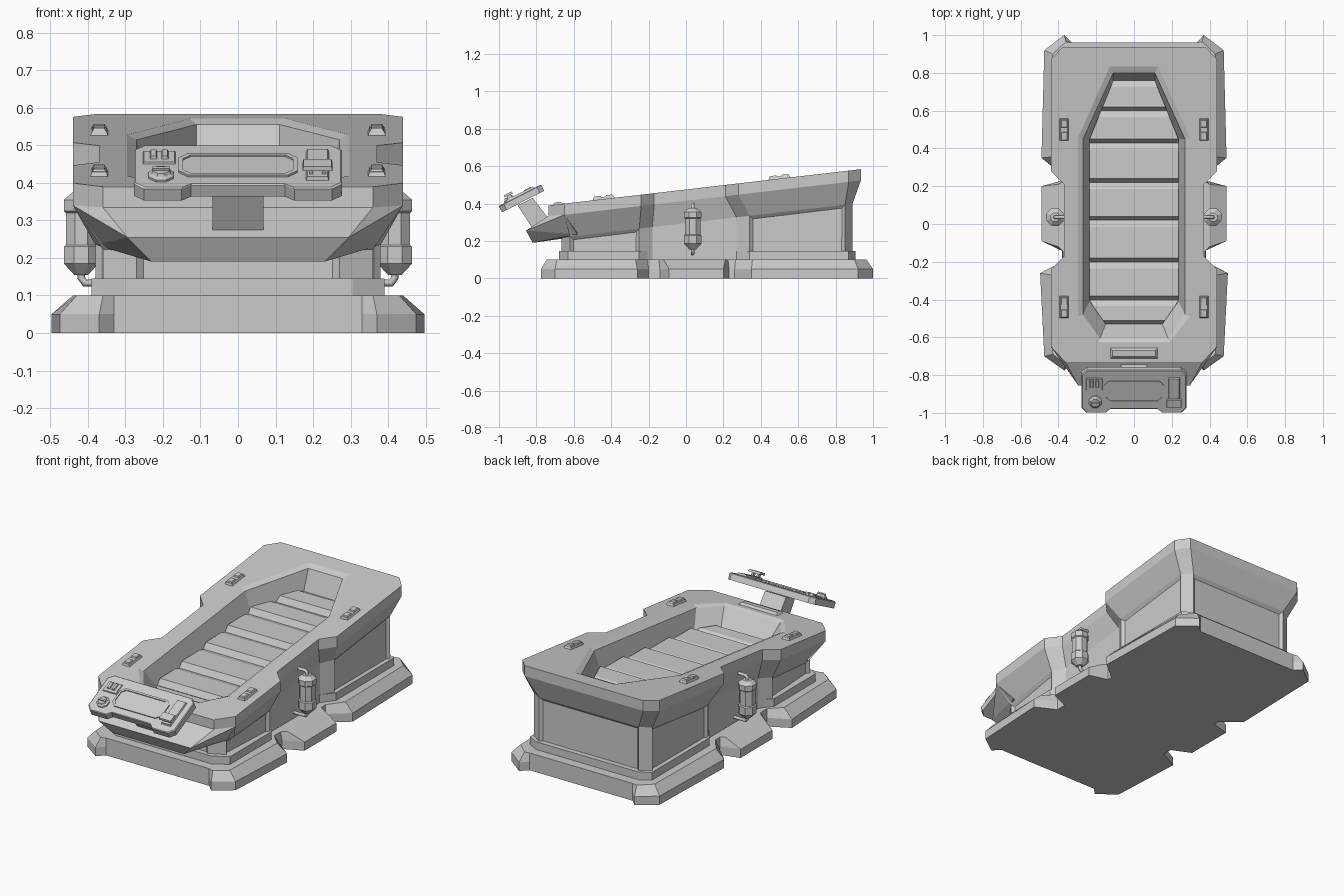
import bpy, bmesh
from math import radians, pi
from mathutils import Matrix, Vector

cube = bpy.data.objects.get("Cube")
if cube:
    bpy.data.objects.remove(cube, do_unlink=True)

grey = bpy.data.materials.new("plain grey")
grey.use_nodes = True
COLOR = (0.6, 0.6, 0.6, 1)
grey.diffuse_color = COLOR
grey.node_tree.nodes["Principled BSDF"].inputs["Base Color"].default_value = COLOR


def deck(y, drop=0.0):
    """Height of the sloping deck plane at y."""
    return 0.475 + 0.116 * y - drop


def finish(name, bm, matrix=None):
    bmesh.ops.recalc_face_normals(bm, faces=bm.faces)
    mesh = bpy.data.meshes.new(name)
    bm.to_mesh(mesh)
    bm.free()
    if matrix:
        mesh.transform(matrix)
    mesh.materials.append(grey)
    obj = bpy.data.objects.new(name, mesh)
    bpy.context.collection.objects.link(obj)
    return obj


def both(half):
    """Full outline from its +x half."""
    return half + [(-x, y) for x, y in reversed(half)]


def loft_bm(rings):
    """Rings are lists of (x, y, z) with equal counts; ends are capped."""
    bm = bmesh.new()
    loops = [[bm.verts.new(p) for p in ring] for ring in rings]
    n = len(loops[0])
    for a, b in zip(loops, loops[1:]):
        for i in range(n):
            j = (i + 1) % n
            bm.faces.new((a[i], a[j], b[j], b[i]))
    bm.faces.new(loops[0])
    bm.faces.new(loops[-1])
    bmesh.ops.recalc_face_normals(bm, faces=bm.faces)
    return bm


def flat(outline, z):
    return [(x, y, z) for x, y in outline]


def sloped(outline, drop):
    return [(x, y, deck(y, drop)) for x, y in outline]


def hull(name, points, matrix=None):
    bm = bmesh.new()
    for p in points:
        bm.verts.new(p)
    bmesh.ops.convex_hull(bm, input=bm.verts)
    bmesh.ops.dissolve_limit(bm, angle_limit=0.02, verts=bm.verts, edges=bm.edges)
    return finish(name, bm, matrix)


def block(name, x, y, z, sx, sy, sz, matrix=None, taper=0.0):
    """Box standing on z, its top drawn in by taper."""
    pts = [(x + i * (sx / 2 - t), y + j * (sy / 2 - t), z + h)
           for h, t in ((0, 0), (sz, taper)) for i in (-1, 1) for j in (-1, 1)]
    return hull(name, pts, matrix)


def prism(name, profile, sides, matrix):
    """Many-sided turned part from (radius, z) steps."""
    turn = [Matrix.Rotation(2 * pi * (i + 0.5) / sides, 3, 'Z') for i in range(sides)]
    return finish(name, loft_bm([[m @ Vector((r, 0, z)) for m in turn] for r, z in profile]), matrix)


# Base plinth with notched sides and corner feet
base_low = both([(.33, -.735), (.37, -.775), (.475, -.70), (.497, -.26), (.38, -.20), (.38, -.14), (.49, -.09),
                 (.49, .20), (.38, .23), (.38, .26), (.49, .35), (.475, .92), (.37, 1.0), (.33, .96)])
base_top = both([(.33, -.735), (.36, -.745), (.43, -.69), (.44, -.27), (.375, -.205), (.375, -.145), (.40, -.12),
                 (.40, .21), (.375, .225), (.375, .265), (.44, .355), (.43, .90), (.36, .965), (.33, .96)])
finish("base_plinth", loft_bm([flat(base_low, 0), flat(base_low, .05), flat(base_top, .1)]))

# Step between plinth and body
step = both([(.305, -.68), (.39, -.63), (.39, -.25), (.32, -.17), (.32, .25), (.39, .34), (.39, .87), (.33, .905)])
finish("base_step", loft_bm([flat(step, .095), flat(step, .145)]))

# Body with recessed wall panels and an overhanging rim
wall = both([(.27, -.665), (.36, -.62), (.38, -.25), (.335, -.18), (.335, .27), (.38, .34), (.38, .85), (.32, .89)])
rim = both([(.36, -.735), (.44, -.65), (.44, -.24), (.37, -.17), (.37, .21), (.44, .28), (.44, .87), (.38, .935)])
bm = loft_bm([flat(wall, .095), sloped(wall, .18), sloped(rim, .06), sloped(rim, 0)])
panels = []
for f in bm.faces:
    c = f.calc_center_median()
    waist = abs(f.normal.x) > .9 and abs(c.x) < .35
    if c.z < .3 and abs(f.normal.z) < .3 and f.calc_area() > .035 and not waist:
        panels.append(f)
bmesh.ops.inset_individual(bm, faces=panels, thickness=.025, depth=-.015)
body = finish("body", bm)

# Basin cut out of the deck
lip = both([(.19, -.63), (.30, -.49), (.30, .46), (.13, .84)])
mouth = both([(.18, -.605), (.27, -.48), (.27, .45), (.11, .80)])
floor = both([(.15, -.53), (.235, -.41), (.235, .45), (.11, .76)])
cutter = finish("basin_cutter", loft_bm([sloped(lip, -.002), sloped(mouth, .012), sloped(floor, .125)]))
cut = body.modifiers.new("basin", 'BOOLEAN')
cut.operation = 'DIFFERENCE'
cut.solver = 'EXACT'
cut.object = cutter
bpy.context.view_layer.objects.active = body
bpy.ops.object.modifier_apply(modifier="basin")
bpy.data.objects.remove(cutter, do_unlink=True)


def half_width(y):
    if y < -.41:
        return .15 + (y + .53) * .085 / .12
    return .235 if y < .45 else .235 - (y - .45) * .125 / .31


# Stepped cushions along the basin floor, with grooves between them
stops = [-.53, -.40, -.20, .02, .22, .43, .60, .76]
for y0, y1 in zip(stops, stops[1:]):
    top = deck(y0 + .02, .094)
    ridge = [(y0, deck(y0, .124)), (y0 + .02, top), (y1 - .035, top), (y1, deck(y1, .126))]
    if y0 < .45 < y1:
        ridge.append((.45, top))
    hull("basin_cushion", [(s * half_width(y), y, h) for y, z in ridge
                           for s in (-1, 1) for h in (z, deck(y, .14))])

# Jutting chin under the front rim
chin = [(.36, -.735, .335), (.44, -.65, .34), (.295, -.855, .255), (.23, -.82, .19), (.38, -.58, .235),
        (.23, -.64, .215), (.30, -.60, .32)]
hull("front_chin", chin + [(-x, y, z) for x, y, z in chin])

# Small raised plate on the front deck, and four deck clamps
tilt = Matrix.Rotation(radians(6.6), 4, 'X')
block("front_deck_plate", 0, 0, 0, .25, .055, .012, Matrix.Translation((0, -.685, deck(-.685))) @ tilt, .012)
for x in (-.37, .37):
    for y in (-.44, .50):
        m = Matrix.Translation((x, y, deck(y))) @ tilt
        block("clamp_plate", 0, 0, -.002, .048, .12, .014, m, .005)
        block("clamp_front", 0, -.032, .008, .038, .045, .011, m, .005)
        block("clamp_back", 0, .032, .008, .038, .045, .011, m, .005)

# Canisters in the waist, with bent pipes
tank = [(.02, .155), (.04, .175), (.05, .185), (.05, .23), (.044, .235), (.044, .32), (.05, .325), (.05, .355),
        (.025, .375)]
for side, s in (("left", 1), ("right", -1)):
    prism(side + "_canister", tank, 8, Matrix.Translation((s * .418, .036, 0)))
    for part, ends in (("top", (.36, .395)), ("bottom", (.18, .133))):
        curve = bpy.data.curves.new(side + "_pipe", 'CURVE')
        curve.dimensions = '3D'
        curve.bevel_depth = .01
        curve.bevel_resolution = 1
        curve.use_fill_caps = True
        line = curve.splines.new('POLY')
        a, b = ends
        mid = a + (b - a) * .7
        path = [(.418, a), (.418, mid), (.408, b), (.33, b)]
        line.points.add(len(path) - 1)
        for p, (x, z) in zip(line.points, path):
            p.co = (s * x, .036, z, 1)
        curve.materials.append(grey)
        pipe = bpy.data.objects.new(side + "_" + part + "_pipe", curve)
        bpy.context.collection.objects.link(pipe)

# Console arm
arm = [(-.90, .39), (-.82, .43), (-.72, .30), (-.81, .25)]
hull("console_arm", [(s * .068, y, z) for s in (-1, 1) for y, z in arm])

# Tilted console slab with a notched front edge
con = Matrix.Translation((0, -.887, .445)) @ Matrix.Rotation(radians(27), 4, 'X')
slab = both([(.125, -.105), (.15, -.128), (.25, -.128), (.277, -.10), (.277, .10), (.25, .125)])
face = [(x * .985, y * .97) for x, y in slab]
finish("console_slab", loft_bm([flat(slab, -.038), flat(slab, -.004), flat(face, 0)]), con)


def screen(w, h, c):
    """Chamfered rectangle outline."""
    return both([(w - c, -h), (w, -h + c), (w, h - c), (w - c, h)])


# Screen frame with a sunken panel
outer, inner = screen(.158, .064, .025), screen(.147, .053, .021)
finish("console_screen", loft_bm([flat(outer, -.002), flat(outer, .006), flat(inner, .006), flat(inner, .001)]), con)

# Key pad, dial and lever
block("key_pad", -.21, .045, -.002, .088, .07, .008, con, .003)
for x in (-.225, -.195):
    block("key", x, .05, .004, .02, .045, .010, con, .003)
prism("dial", [(.036, -.002), (.036, .006), (.028, .012), (.024, .02)], 8, con @ Matrix.Translation((-.205, -.06, 0)))
block("dial_grip", -.205, -.06, .018, .045, .010, .008, con)
block("lever_plate", .212, 0, -.002, .062, .17, .012, con, .004)
for x in (.195, .229):
    block("lever_post", x, -.055, .008, .01, .025, .02, con)
block("lever_bar", .212, -.055, .026, .08, .05, .012, con, .003)
